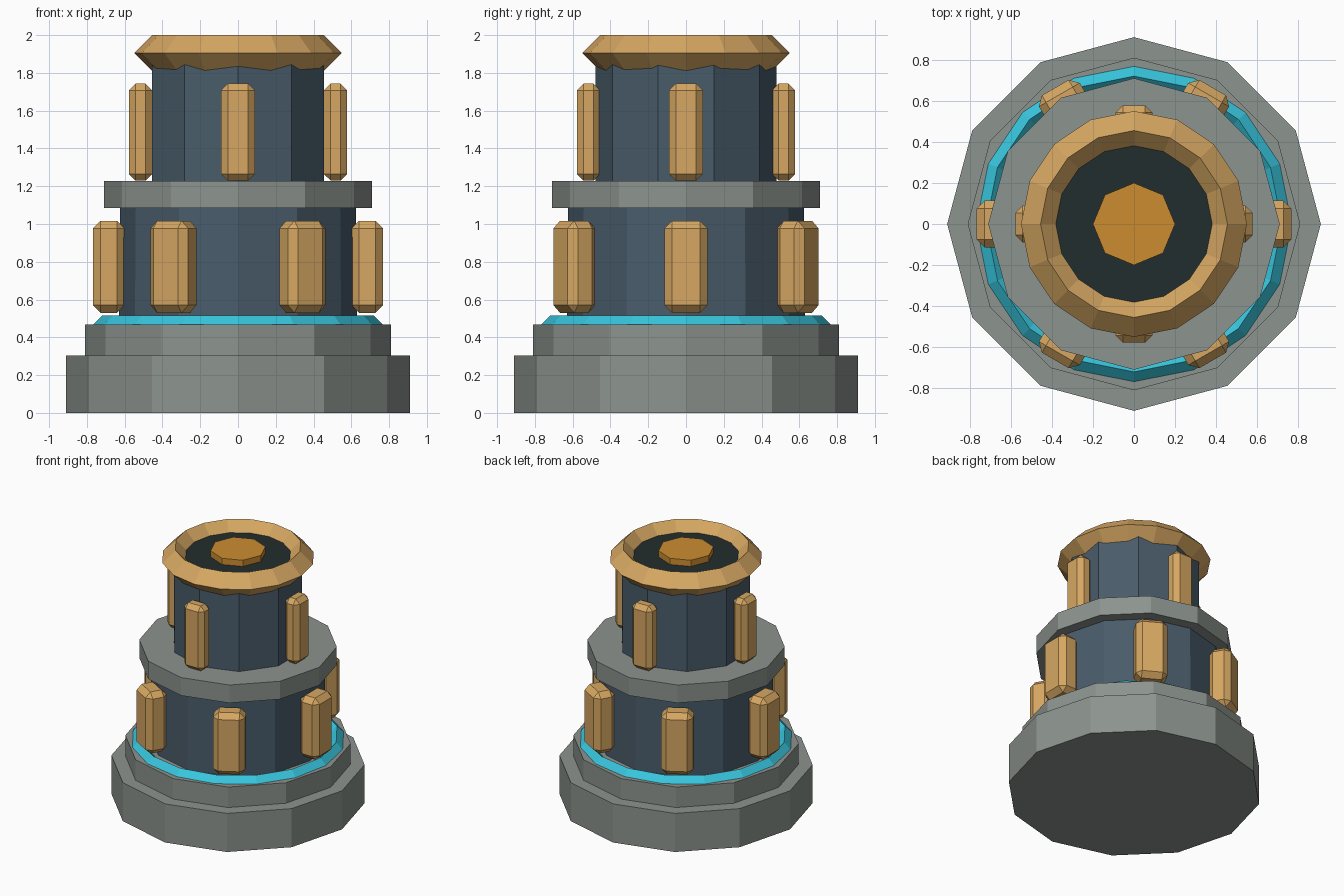
import bpy, bmesh, math
from mathutils import Matrix

if "Cube" in bpy.data.objects:
    bpy.data.objects.remove(bpy.data.objects["Cube"])


def material(name, rgb):
    """Flat colour from 0-255 sRGB values."""
    m = bpy.data.materials.new(name)
    lin = [((c / 255 + 0.055) / 1.055) ** 2.4 for c in rgb]
    m.diffuse_color = (*lin, 1)
    m.use_nodes = True
    m.node_tree.nodes["Principled BSDF"].inputs["Base Color"].default_value = m.diffuse_color
    return m


STONE = material("stone grey", (140, 147, 142))
NAVY = material("slate blue", (73, 92, 106))
BRASS = material("brass", (214, 167, 98))
CYAN = material("glow cyan", (56, 198, 222))
DARK = material("dark well", (34, 45, 45))
AMBER = material("amber", (204, 140, 48))


def finish(name, bm, mat):
    bmesh.ops.recalc_face_normals(bm, faces=bm.faces)
    me = bpy.data.meshes.new(name)
    bm.to_mesh(me)
    bm.free()
    me.materials.append(mat)
    ob = bpy.data.objects.new(name, me)
    bpy.context.collection.objects.link(ob)
    return ob


def drum(name, sides, r0, r1, z0, z1, mat):
    """Flat-sided drum with one corner pointing along +y."""
    bm = bmesh.new()
    rings = []
    for r, z in ((r0, z0), (r1, z1)):
        angles = [math.pi / 2 + math.tau * i / sides for i in range(sides)]
        rings.append([bm.verts.new((r * math.cos(a), r * math.sin(a), z)) for a in angles])
    for ring in rings:
        bm.faces.new(ring)
    for i in range(sides):
        j = (i + 1) % sides
        bm.faces.new((rings[0][i], rings[0][j], rings[1][j], rings[1][i]))
    return finish(name, bm, mat)


def diamond_ring(name, radius, tube, z, mat, sides=16):
    """Ring with a diamond cross-section."""
    bm = bmesh.new()
    profile = ((tube, 0), (0, tube), (-tube, 0), (0, -tube))
    rings = []
    for i in range(sides):
        a = math.tau * i / sides
        rings.append([bm.verts.new(((radius + d) * math.cos(a), (radius + d) * math.sin(a), z + h))
                      for d, h in profile])
    for i in range(sides):
        p, q = rings[i], rings[(i + 1) % sides]
        for k in range(4):
            n = (k + 1) % 4
            bm.faces.new((p[k], q[k], q[n], p[n]))
    return finish(name, bm, mat)


def pods(name, count, r_in, r_out, width, z0, z1, bevel):
    """Chamfered blocks spaced evenly round a drum."""
    for i in range(count):
        bm = bmesh.new()
        bmesh.ops.create_cube(bm, size=1)
        bmesh.ops.scale(bm, vec=(r_out - r_in, width, z1 - z0), verts=bm.verts)
        bmesh.ops.bevel(bm, geom=bm.edges[:], offset=bevel, segments=1,
                        affect='EDGES', profile=0.5)
        bmesh.ops.translate(bm, vec=((r_in + r_out) / 2, 0, (z0 + z1) / 2), verts=bm.verts)
        bmesh.ops.rotate(bm, cent=(0, 0, 0), verts=bm.verts,
                         matrix=Matrix.Rotation(math.tau * i / count, 3, 'Z'))
        finish(f"{name}_{i + 1}", bm, BRASS)


# Stepped stone base and glowing ring
drum("base", 12, 0.91, 0.91, 0, 0.305, STONE)
drum("base_step", 12, 0.81, 0.81, 0.305, 0.467, STONE)
diamond_ring("glow_ring", 0.72, 0.048, 0.467, CYAN)

# Lower drum with six blocks, and the collar above it
drum("lower_drum", 12, 0.63, 0.625, 0.467, 1.085, NAVY)
pods("lower_block", 6, 0.60, 0.767, 0.23, 0.53, 1.017, 0.04)
drum("collar", 12, 0.71, 0.71, 1.085, 1.227, STONE)

# Upper drum with four blocks
drum("upper_drum", 10, 0.48, 0.48, 1.227, 1.86, NAVY)
pods("upper_block", 4, 0.455, 0.578, 0.178, 1.23, 1.743, 0.035)

# Crown ring, dark well and amber core
diamond_ring("crown_ring", 0.455, 0.095, 1.905, BRASS)
drum("dark_well", 16, 0.41, 0.41, 1.85, 1.926, DARK)
drum("amber_core", 8, 0.2, 0.2, 1.92, 1.975, AMBER)
